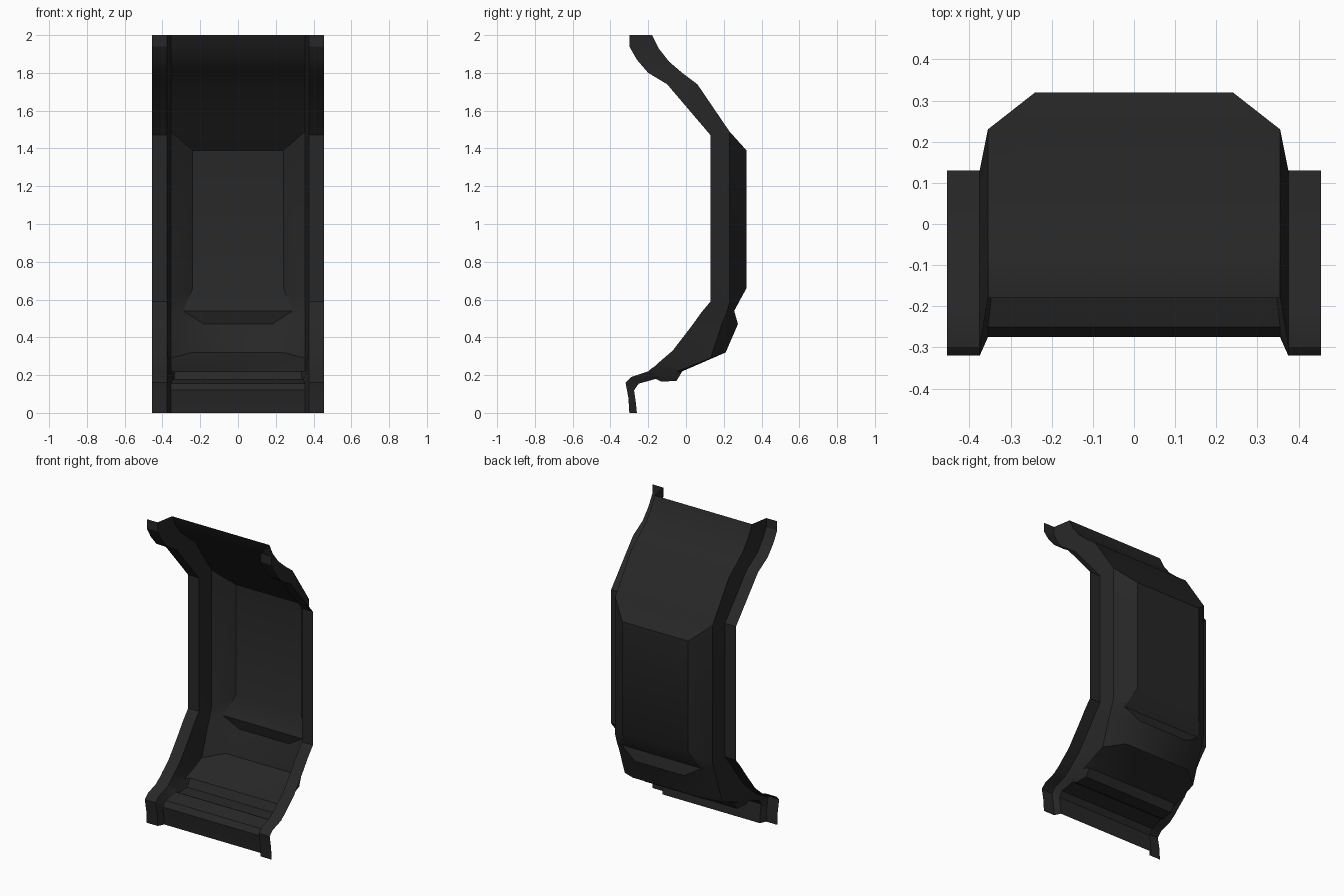
import bpy, bmesh

if "Cube" in bpy.data.objects:
    bpy.data.objects.remove(bpy.data.objects["Cube"])

# One very dark grey
mat = bpy.data.materials.new("dark_charcoal")
mat.diffuse_color = (0.02, 0.02, 0.02, 1)
mat.use_nodes = True
mat.node_tree.nodes["Principled BSDF"].inputs["Base Color"].default_value = mat.diffuse_color

# Cross-sections from top to bottom: flange (y, z), panel edge (y, z),
# and, where the centre is pressed outwards, inner corner (x, y, z)
upper = [
    ((-.30, 2.0), (-.18, 2.0)),
    ((-.30, 1.94), (-.145, 1.93)),
    ((-.26, 1.87), (-.09, 1.86)),
    ((-.20, 1.80), (-.02, 1.80)),
    ((-.10, 1.74), (.06, 1.74)),
    ((.13, 1.47), (.23, 1.49)),
]
pressed = [
    ((.13, 1.47), (.23, 1.49), (.24, .32, 1.39)),
    ((.13, .59), (.23, .58), (.24, .32, .66)),
    ((.08, .53), (.215, .53), (.29, .255, .54)),
    ((.03, .46), (.19, .47), (.18, .275, .47)),
    ((-.07, .33), (.13, .29), (.24, .21, .32)),
    ((-.14, .27), (-.02, .23), (.335, -.02, .22)),
    ((-.16, .25), (-.05, .22), (.335, -.05, .17)),
    ((-.19, .23), (-.14, .195), (.34, -.13, .165)),
    ((-.20, .22), (-.17, .185), (.345, -.16, .18)),
]
lower = [
    ((-.29, .19), (-.25, .155)),
    ((-.32, .16), (-.275, .12)),
    ((-.305, .08), (-.265, .05)),
    ((-.30, 0.0), (-.26, 0.0)),
]


def section(f, p, c=None):
    c = c or (.24, p[0], p[1])
    half = [(.455, *f), (.375, *f), (.355, *p), c]
    return [(-x, y, z) for x, y, z in half] + half[::-1]


# Wall panel with raised side flanges, lofted as a single sheet
bm = bmesh.new()
rows = [[bm.verts.new(co) for co in section(*r)] for r in upper + pressed + lower]
for a, b in zip(rows, rows[1:]):
    for i in range(len(a) - 1):
        bm.faces.new((a[i], b[i], b[i + 1], a[i + 1]))
bmesh.ops.remove_doubles(bm, verts=bm.verts, dist=0.0005)
bmesh.ops.triangulate(bm, faces=[f for f in bm.faces if len(f.verts) > 3])
mesh = bpy.data.meshes.new("curved_wall_panel")
bm.to_mesh(mesh)
bm.free()
mesh.materials.append(mat)
panel = bpy.data.objects.new("curved_wall_panel", mesh)
bpy.context.collection.objects.link(panel)

# Soft bends on the rounded lips, crisp folds elsewhere
bpy.context.view_layer.objects.active = panel
panel.select_set(True)
bpy.ops.object.shade_smooth_by_angle(angle=0.5)
